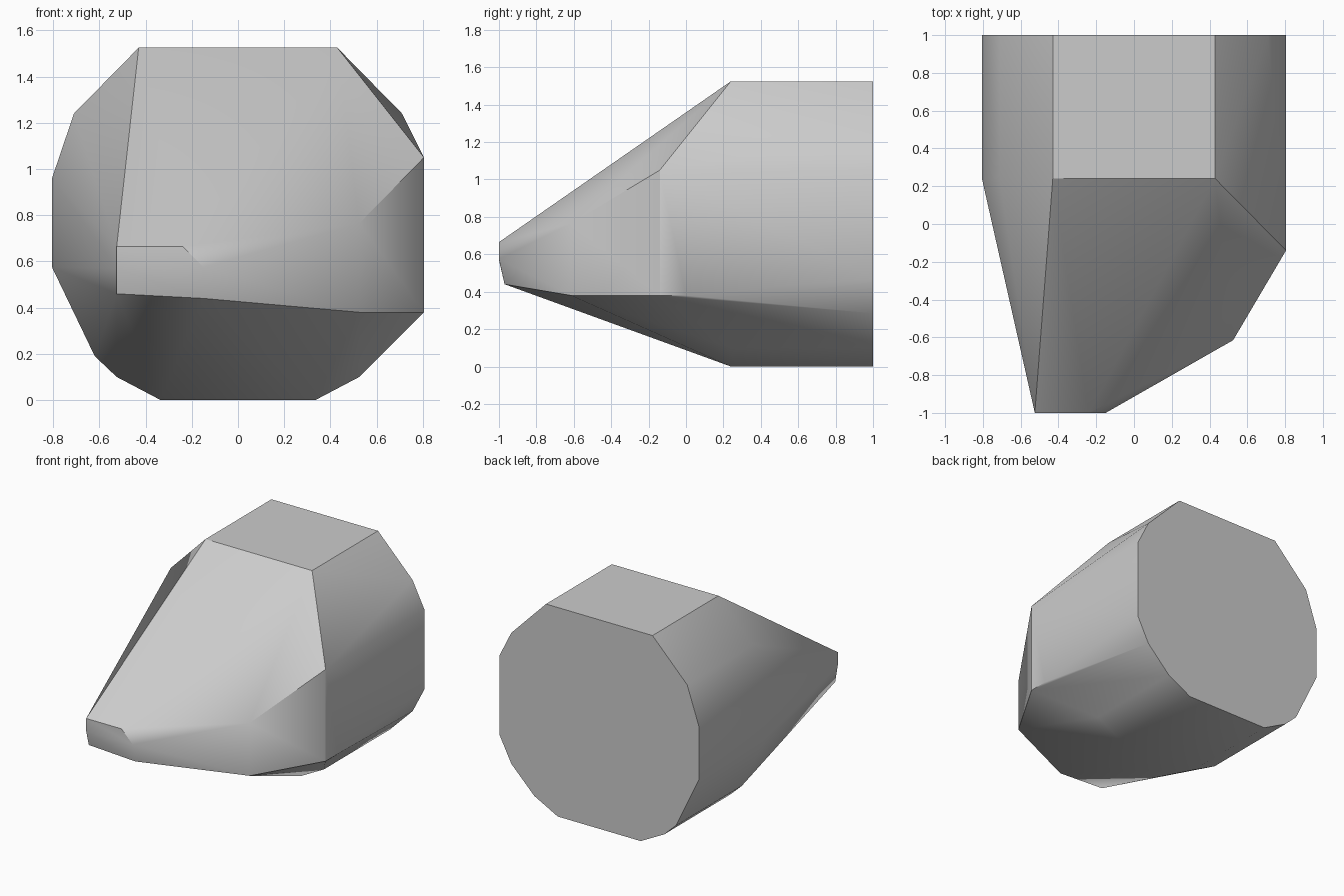
import bpy
import bmesh
from math import radians

# Remove the default cube
default_cube = bpy.data.objects.get("Cube")
if default_cube:
    bpy.data.objects.remove(default_cube, do_unlink=True)


def make_material(name, colour):
    material = bpy.data.materials.new(name)
    material.use_nodes = True
    material.diffuse_color = colour
    material.node_tree.nodes["Principled BSDF"].inputs["Base Color"].default_value = colour
    return material


def section(mesh, depth, outline):
    """Add the corner points of one cross-section at the given depth."""
    for x, z in outline:
        mesh.verts.new((x, depth, z))


def mirrored(outline):
    return outline + [(-x, z) for x, z in outline]


def hull_object(name, mesh, material):
    """Skin the corner points into one faceted solid with softened shallow folds."""
    result = bmesh.ops.convex_hull(mesh, input=mesh.verts[:])
    loose = {item for key in ("geom_interior", "geom_unused") for item in result[key]
             if isinstance(item, bmesh.types.BMVert)}
    bmesh.ops.delete(mesh, geom=list(loose), context="VERTS")
    bmesh.ops.dissolve_limit(mesh, angle_limit=radians(0.5),
                             verts=mesh.verts[:], edges=mesh.edges[:])
    bmesh.ops.recalc_face_normals(mesh, faces=mesh.faces[:])
    data = bpy.data.meshes.new(name)
    mesh.to_mesh(data)
    mesh.free()
    data.materials.append(material)
    body = bpy.data.objects.new(name, data)
    bpy.context.scene.collection.objects.link(body)
    bpy.ops.object.select_all(action="DESELECT")
    body.select_set(True)
    bpy.context.view_layer.objects.active = body
    bpy.ops.object.shade_smooth_by_angle(angle=radians(30))
    return body


grey = make_material("plain grey", (0.6, 0.6, 0.6, 1))

# Corners shared by the flat back and the shoulder section
shared = mirrored([(0.43, 1.525), (0.525, 0.1), (0.335, 0)])
right_flank = [(-0.71, 1.24), (-0.805, 0.96), (-0.805, 0.575), (-0.62, 0.19)]
left_flank = [(0.71, 1.24), (0.805, 1.05), (0.805, 0.47), (0.71, 0.285)]

shell = bmesh.new()
# Flat back and the shoulder where the body starts to taper
section(shell, 1, shared + right_flank + left_flank)
section(shell, 0.24, shared + right_flank)
# Left cheek, stepping inward towards the nose
section(shell, 0, [(0.805, 0.38)])
section(shell, -0.14, [(0.805, 1.05), (0.805, 0.38)])
section(shell, -0.615, [(0.525, 0.765), (0.525, 0.38)])
# Narrow nose, offset to the right
section(shell, -0.97, [(-0.15, 0.44), (-0.525, 0.46)])
section(shell, -1, [(-0.525, 0.665), (-0.24, 0.665), (-0.15, 0.575), (-0.525, 0.57)])

hull_object("body_shell", shell, grey)
